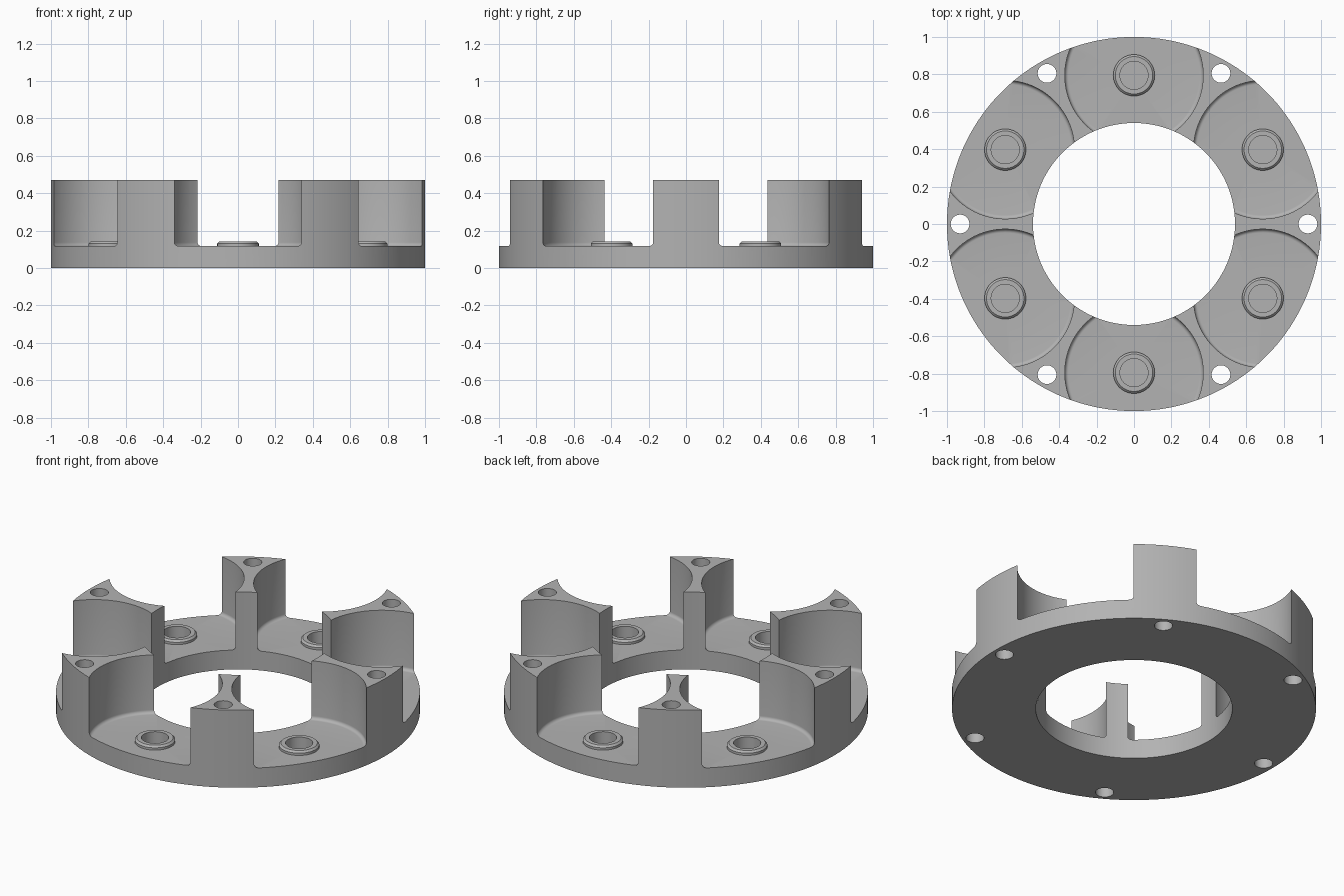
import bpy, bmesh
from math import sin, cos, pi, radians

if "Cube" in bpy.data.objects:
    bpy.data.objects.remove(bpy.data.objects["Cube"])

grey = bpy.data.materials.new("machined grey")
grey.use_nodes = True
colour = (0.45, 0.45, 0.45, 1)
grey.diffuse_color = colour
grey.node_tree.nodes["Principled BSDF"].inputs["Base Color"].default_value = colour


def lathe(bm, profile, centre=(0, 0), steps=64):
    """Spin a closed (radius, height) profile about a vertical axis."""
    cx, cy = centre
    loops = []
    for r, z in profile:
        if r == 0:
            loops.append([bm.verts.new((cx, cy, z))] * steps)
        else:
            loops.append([bm.verts.new((cx + r * cos(2 * pi * i / steps),
                                        cy + r * sin(2 * pi * i / steps), z))
                          for i in range(steps)])
    for a, b in zip(loops, loops[1:] + loops[:1]):
        for i in range(steps):
            j = (i + 1) % steps
            corners = list(dict.fromkeys((a[i], a[j], b[j], b[i])))
            if len(corners) > 2:
                bm.faces.new(corners)


def make_object(name, bm):
    bmesh.ops.recalc_face_normals(bm, faces=bm.faces)
    mesh = bpy.data.meshes.new(name)
    bm.to_mesh(mesh)
    bm.free()
    mesh.materials.append(grey)
    obj = bpy.data.objects.new(name, mesh)
    bpy.context.collection.objects.link(obj)
    return obj


def polar(radius, degrees):
    return radius * cos(radians(degrees)), radius * sin(radians(degrees))


TOP, FLOOR, POCKET_R, FILLET = 0.47, 0.117, 0.37, 0.02

# Full-height ring
bm = bmesh.new()
lathe(bm, [(0.54, 0), (1, 0), (1, TOP), (0.54, TOP)], steps=180)
ring = make_object("slotted_ring", bm)

# Round pockets with a filleted floor, a raised chamfered boss and a blind bore
fillet = [(POCKET_R - FILLET + FILLET * sin(a), FLOOR + FILLET - FILLET * cos(a))
          for a in (radians(15 * k) for k in range(7))]
pocket = [(0, 0.06), (0.075, 0.06), (0.075, 0.142), (0.1, 0.142), (0.111, 0.131),
          (0.111, FLOOR)] + fillet + [(POCKET_R, 0.6), (0, 0.6)]
bm = bmesh.new()
for k in range(6):
    lathe(bm, pocket, polar(0.795, 30 + 60 * k), 96)
pockets = make_object("pocket_cutter", bm)

# Screw holes through the posts
bm = bmesh.new()
for k in range(6):
    lathe(bm, [(0, -0.1), (0.05, -0.1), (0.05, 0.6), (0, 0.6)], polar(0.93, 60 * k), 40)
holes = make_object("screw_hole_cutter", bm)

# Cut, then bake the result and drop the cutters
for cutter in (pockets, holes):
    cutter.hide_render = True
    cut = ring.modifiers.new(cutter.name, "BOOLEAN")
    cut.operation = "DIFFERENCE"
    cut.solver = "EXACT"
    cut.object = cutter
bpy.context.view_layer.update()
graph = bpy.context.evaluated_depsgraph_get()
baked = bpy.data.meshes.new_from_object(ring.evaluated_get(graph))
ring.modifiers.clear()
ring.data = baked
for cutter in (pockets, holes):
    bpy.data.objects.remove(cutter)

bpy.ops.object.select_all(action="DESELECT")
ring.select_set(True)
bpy.context.view_layer.objects.active = ring
bpy.ops.object.shade_smooth_by_angle(angle=radians(30))
